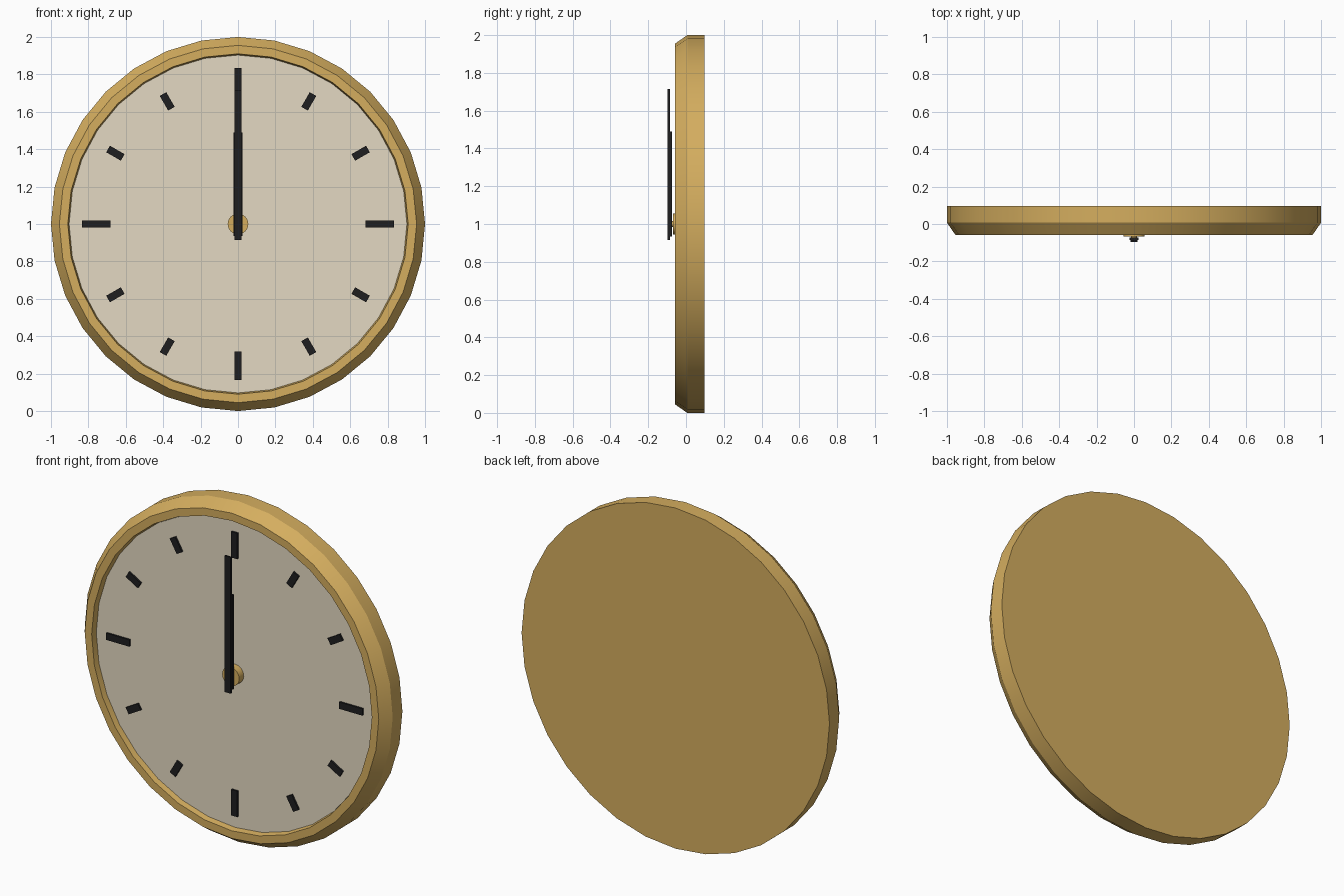
import bpy
import math
from mathutils import Matrix

SEGMENTS = 32
START = bpy.data.objects.get("Cube")
if START:
    bpy.data.objects.remove(START, do_unlink=True)


def make_material(name, colour):
    mat = bpy.data.materials.new(name)
    mat.use_nodes = True
    mat.diffuse_color = (*colour, 1)
    bsdf = mat.node_tree.nodes["Principled BSDF"]
    bsdf.inputs["Base Color"].default_value = (*colour, 1)
    bsdf.inputs["Roughness"].default_value = 0.6
    return mat


brass = make_material("brass", (0.66, 0.42, 0.114))
cream = make_material("cream", (0.775, 0.694, 0.539))
black = make_material("black", (0.013, 0.013, 0.014))


def add_mesh(name, verts, faces, mat):
    mesh = bpy.data.meshes.new(name)
    mesh.from_pydata(verts, [], faces)
    mesh.materials.append(mat)
    obj = bpy.data.objects.new(name, mesh)
    bpy.context.collection.objects.link(obj)
    return obj


def lathe(name, profile, mat):
    """Turn (radius, y) points about the clock axis, capping both ends."""
    verts, faces = [], []
    for radius, y in profile:
        for i in range(SEGMENTS):
            a = math.tau * i / SEGMENTS
            verts.append((radius * math.sin(a), y, 1 + radius * math.cos(a)))
    for r in range(len(profile) - 1):
        for i in range(SEGMENTS):
            j = (i + 1) % SEGMENTS
            a, b = r * SEGMENTS, (r + 1) * SEGMENTS
            faces.append((a + i, b + i, b + j, a + j))
    faces.append(tuple(range(SEGMENTS)))
    last = (len(profile) - 1) * SEGMENTS
    faces.append(tuple(last + i for i in reversed(range(SEGMENTS))))
    obj = add_mesh(name, verts, faces, mat)
    bpy.ops.object.select_all(action="DESELECT")
    obj.select_set(True)
    bpy.context.view_layer.objects.active = obj
    bpy.ops.object.shade_smooth_by_angle(angle=math.radians(30))
    return obj


def bar(name, width, inner, outer, front, back, mat, angle=0):
    """Box reaching from one radius to another, turned clockwise by angle."""
    turn = Matrix.Rotation(angle, 4, "Y")
    verts = []
    for y in (front, back):
        for x, z in ((-1, inner), (1, inner), (1, outer), (-1, outer)):
            p = turn @ Matrix.Translation((x * width / 2, y, z))
            verts.append(p.translation + Matrix.Translation((0, 0, 1)).translation)
    faces = [(0, 1, 2, 3), (7, 6, 5, 4)]
    faces += [(i, i + 4, (i + 1) % 4 + 4, (i + 1) % 4) for i in range(4)]
    return add_mesh(name, verts, faces, mat)


# Case with solid back, bevelled front rim and a recess for the dial
lathe("case", [(1, 0.097), (1, 0.007), (0.955, -0.058),
               (0.91, -0.058), (0.902, -0.015)], brass)

# Dial plate
lathe("dial", [(0.903, -0.016), (0.903, -0.025)], cream)

# Hour markers, longer at the quarters
for hour in range(12):
    half = 0.076 if hour % 3 == 0 else 0.045
    bar(f"hour_marker_{hour or 12}", 0.04, 0.757 - half, 0.757 + half,
        -0.036, -0.024, black, math.tau * hour / 12)

# Hub and hands
lathe("hub", [(0.055, -0.024), (0.055, -0.068)], brass)
lathe("hand_pin", [(0.015, -0.06), (0.015, -0.088)], brass)
bar("hour_hand", 0.05, -0.065, 0.49, -0.085, -0.073, black)
bar("minute_hand", 0.04, -0.085, 0.715, -0.097, -0.086, black)
